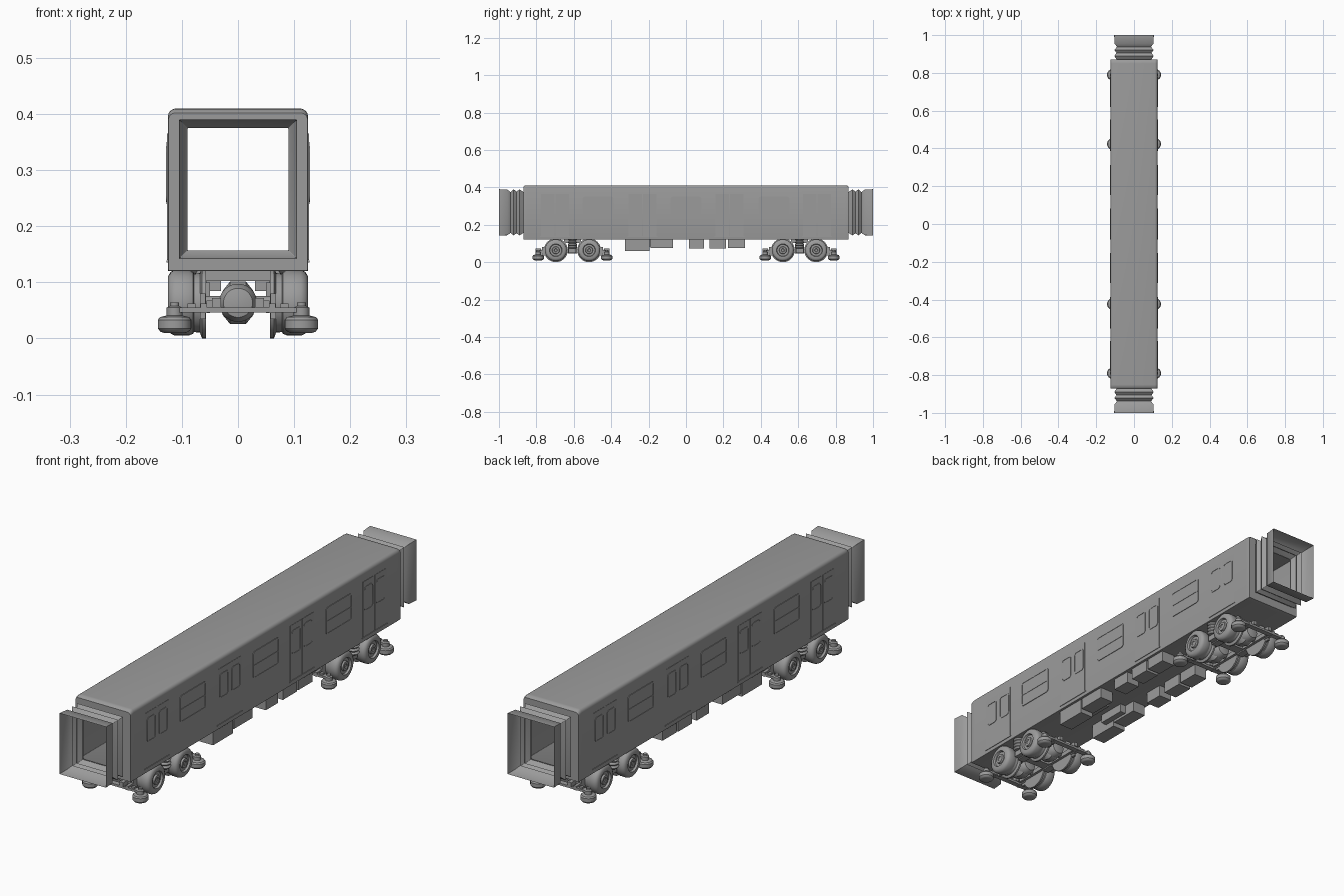
import bpy
import bmesh
import math
from mathutils import Vector

cube = bpy.data.objects.get("Cube")
if cube:
    bpy.data.objects.remove(cube, do_unlink=True)

GREY = (0.33, 0.33, 0.33, 1)
mat = bpy.data.materials.new("plain grey")
mat.use_nodes = True
mat.diffuse_color = GREY
bsdf = next(n for n in mat.node_tree.nodes if n.type == "BSDF_PRINCIPLED")
bsdf.inputs["Base Color"].default_value = GREY
bsdf.inputs["Roughness"].default_value = 0.7


# ---- helpers ----
def loft(bm, rings, caps=True, closed=False):
    """Skin equal-sized rings of points."""
    rows = [[bm.verts.new(p) for p in ring] for ring in rings]
    n = len(rows[0])
    pairs = list(zip(rows, rows[1:]))
    if closed:
        pairs.append((rows[-1], rows[0]))
    for a, b in pairs:
        for i in range(n):
            j = (i + 1) % n
            bm.faces.new((a[i], a[j], b[j], b[i]))
    if caps and not closed:
        bm.faces.new(rows[0])
        bm.faces.new(rows[-1])


def round_rect(u0, u1, v0, v1, r_low, r_top, steps=4):
    """Rounded rectangle as (u, v) pairs, counter-clockwise."""
    pts = []
    corners = ((u1, v0, -1, 1, r_low), (u1, v1, -1, -1, r_top),
               (u0, v1, 1, -1, r_top), (u0, v0, 1, 1, r_low))
    for k, (u, v, su, sv, r) in enumerate(corners):
        for i in range(steps + 1):
            a = math.radians(-90 + 90 * k + 90 * i / steps)
            pts.append((u + su * r + r * math.cos(a), v + sv * r + r * math.sin(a)))
    return pts


def section(y, hw, z0, z1, r_low=0.002, r_top=0.002):
    return [Vector((u, y, v)) for u, v in round_rect(-hw, hw, z0, z1, r_low, r_top)]


def lathe(bm, axis, centre, profile, seg=32):
    """Turn (radius, distance along axis) pairs around an axis."""
    k = "xyz".index(axis)
    rings = []
    for r, t in profile:
        ring = []
        for i in range(seg):
            a = math.tau * i / seg
            p = Vector((0, 0, 0))
            p[k], p[(k + 1) % 3], p[(k + 2) % 3] = t, r * math.cos(a), r * math.sin(a)
            ring.append(p + Vector(centre))
        rings.append(ring)
    loft(bm, rings)


def box(bm, x0, x1, y0, y1, z0, z1):
    loft(bm, [[Vector((x, y, z)) for x, y in ((x0, y0), (x1, y0), (x1, y1), (x0, y1))]
              for z in (z0, z1)])


def finish(bm, name, mirror=""):
    bmesh.ops.recalc_face_normals(bm, faces=bm.faces)
    mesh = bpy.data.meshes.new(name)
    bm.to_mesh(mesh)
    bm.free()
    mesh.materials.append(mat)
    ob = bpy.data.objects.new(name, mesh)
    bpy.context.collection.objects.link(ob)
    bpy.ops.object.select_all(action="DESELECT")
    ob.select_set(True)
    bpy.context.view_layer.objects.active = ob
    bpy.ops.object.shade_smooth_by_angle(angle=math.radians(35))
    if mirror:
        mod = ob.modifiers.new("mirror", "MIRROR")
        mod.use_axis = ["x" in mirror, "y" in mirror, False]
        mod.use_mirror_merge = False
    return ob


# ---- hollow car body with an opening in each end ----
bm = bmesh.new()
half = [section(0.87, 0.09, 0.157, 0.375),
        section(0.87, 0.124, 0.121, 0.402, 0.002, 0.012),
        section(0.862, 0.125, 0.12, 0.409, 0.002, 0.015),
        section(0.85, 0.125, 0.12, 0.41, 0.002, 0.015)]
inner = section(0.86, 0.112, 0.152, 0.388)
flip = lambda ring: [Vector((p.x, -p.y, p.z)) for p in ring]
loft(bm, half + [flip(r) for r in reversed(half)] + [flip(inner), inner], closed=True)
finish(bm, "car_body")

# ---- folded gangway bellows ----
bm = bmesh.new()
folds = ((0.868, 0.0), (0.89, 0.014), (0.906, 0.003), (0.922, 0.014),
         (0.938, 0.0), (0.955, 0.013), (1.0, 0.015))
loft(bm, [section(y, 0.09 + d, 0.157 - d, 0.375 + d, 0.001, 0.001) for y, d in folds],
     caps=False)
finish(bm, "gangway_bellows", "y")


# ---- windows and doors ----
def window(bm, y0, y1, z0, z1, x, rim=0.005):
    def ring(inset, depth):
        r = 0.012 - inset
        return [Vector((depth, u, v)) for u, v in round_rect(
            y0 + inset, y1 - inset, z0 + inset, z1 - inset, r, r)]
    loft(bm, [ring(0, 0.1245), ring(0, x), ring(rim, x), ring(rim, x - 0.0015)])


bm = bmesh.new()
for c in (-0.47, 0, 0.47):
    window(bm, c - 0.083, c + 0.083, 0.24, 0.35, 0.1275)
    box(bm, 0.125, 0.1275, c - 0.079, c + 0.079, 0.29, 0.295)
finish(bm, "side_windows", "x")

doors, door_windows, sills = bmesh.new(), bmesh.new(), bmesh.new()
for c in (-0.7, -0.233, 0.233, 0.7):
    for s in (-1, 1):
        mid = c + s * 0.0385
        box(doors, 0.124, 0.1262, mid - 0.0365, mid + 0.0365, 0.14, 0.365)
        window(door_windows, mid - 0.028, mid + 0.028, 0.243, 0.342, 0.128, 0.004)
    box(sills, 0.12, 0.1275, c - 0.08, c + 0.08, 0.135, 0.139)
finish(doors, "door_leaves", "x")
finish(door_windows, "door_windows", "x")
finish(sills, "door_sills", "x")

# ---- equipment boxes under the floor ----
bm = bmesh.new()
for y0, y1, z0 in ((-0.325, -0.195, 0.06), (-0.19, -0.07, 0.075), (0.015, 0.095, 0.073),
                   (0.125, 0.215, 0.073), (0.225, 0.315, 0.075)):
    box(bm, 0.055, 0.115, y0, y1, z0, 0.121)
box(bm, 0.03, 0.055, -0.24, -0.12, 0.085, 0.121)
finish(bm, "equipment_boxes", "x")

# ---- bogies: one quarter is built, then mirrored ----
BOGIE, AXLE_Z = 0.607, 0.0635
tyres, flanges, axles = bmesh.new(), bmesh.new(), bmesh.new()
guides, arms = bmesh.new(), bmesh.new()
for s in (-1, 1):
    wy = BOGIE + s * 0.089
    hub = (0, wy, AXLE_Z)
    # rubber tyre with dished hub
    lathe(tyres, "x", hub, ((0.03, 0.076), (0.048, 0.076), (0.055, 0.08), (0.0585, 0.088),
                            (0.0585, 0.112), (0.055, 0.12), (0.047, 0.125), (0.034, 0.125),
                            (0.031, 0.117), (0.02, 0.117), (0.018, 0.124), (0.009, 0.124),
                            (0.007, 0.121)))
    # flanged steel wheel
    lathe(flanges, "x", hub, ((0.02, 0.057), (0.0635, 0.057), (0.0635, 0.064),
                              (0.053, 0.068), (0.052, 0.08), (0.02, 0.08)))
    # axle with gear casing
    lathe(axles, "x", hub, ((0.012, -0.08), (0.012, -0.03), (0.022, -0.027),
                            (0.038, -0.014), (0.038, 0.014), (0.022, 0.027),
                            (0.012, 0.03), (0.012, 0.08)))
    lathe(axles, "y", (0, wy, AXLE_Z), ((0.012, -0.048), (0.026, -0.045), (0.034, -0.03),
                                        (0.034, 0.03), (0.026, 0.045), (0.012, 0.048)))
    # horizontal guide wheel and its pivot
    gy = BOGIE + s * 0.183
    lathe(guides, "z", (0.113, gy, 0), ((0.019, 0.01), (0.025, 0.012), (0.03, 0.018),
                                        (0.03, 0.033), (0.026, 0.038), (0.014, 0.041),
                                        (0.014, 0.055), (0.008, 0.058), (0.008, 0.064)), 24)
    # guide arms, cross bar and bracket
    ends = sorted((BOGIE + s * 0.14, gy + s * 0.012))
    box(arms, 0.055, 0.067, *ends, 0.045, 0.062)
    box(arms, -0.001, 0.115, gy - 0.011, gy + 0.011, 0.046, 0.055)
    box(arms, 0.076, 0.09, gy - 0.006, gy + 0.006, 0.055, 0.062)
    box(arms, 0.03, 0.046, gy - 0.015, gy + 0.015, 0.055, 0.072)
    box(arms, 0.058, 0.068, gy - s * 0.03 - 0.009, gy - s * 0.03 + 0.009, 0.035, 0.08)
finish(tyres, "tyres", "xy")
finish(flanges, "steel_wheels", "xy")
finish(axles, "axles_and_gear_casings", "y")
finish(guides, "guide_wheels", "xy")
finish(arms, "guide_arms", "xy")

# bogie side beam, bolster and suspension
bm = bmesh.new()
box(bm, 0.045, 0.056, BOGIE - 0.165, BOGIE + 0.165, 0.05, 0.068)
box(bm, 0.05, 0.08, BOGIE - 0.025, BOGIE + 0.025, 0.045, 0.1)
box(bm, -0.001, 0.1, BOGIE - 0.02, BOGIE + 0.02, 0.05, 0.075)
box(bm, -0.001, 0.06, BOGIE - 0.045, BOGIE + 0.045, 0.102, 0.121)
finish(bm, "bogie_frame", "xy")

bm = bmesh.new()
spring = [(0.024 if i % 2 else 0.018, 0.072 + 0.007 * i) for i in range(8)]
lathe(bm, "z", (0.095, BOGIE, 0), spring, 20)
finish(bm, "suspension_springs", "xy")
